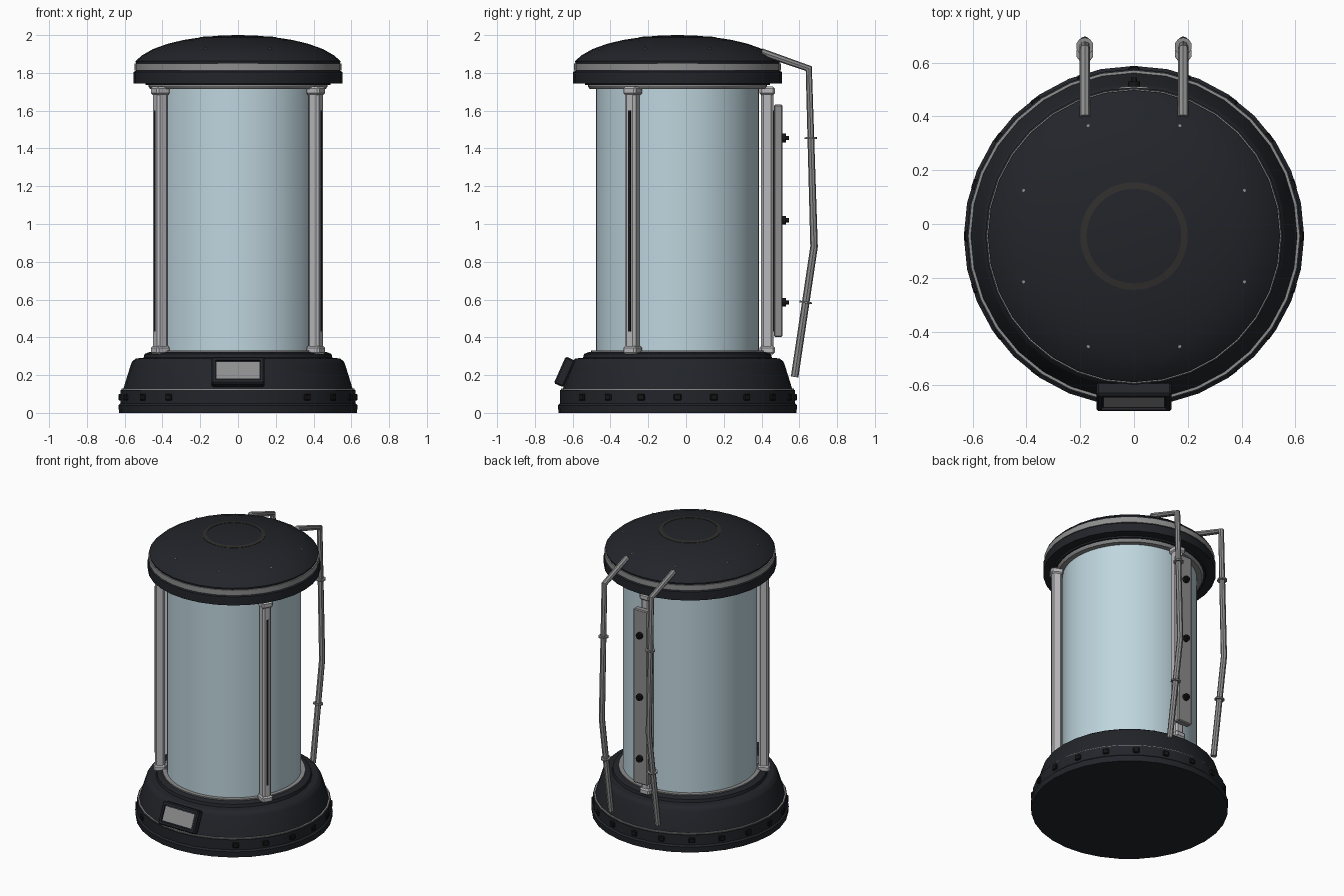
import bpy, bmesh, math
from math import sin, cos, radians, pi
from mathutils import Vector, Matrix

if "Cube" in bpy.data.objects:
    bpy.data.objects.remove(bpy.data.objects["Cube"])

CY = -0.045  # y of the main axis


def mat(name, *rgb):
    m = bpy.data.materials.new(name)
    m.diffuse_color = (*rgb, 1)
    m.use_nodes = True
    m.node_tree.nodes["Principled BSDF"].inputs["Base Color"].default_value = m.diffuse_color
    return m


DARK = mat("dark_shell", 0.016, 0.018, 0.023)
BLACK = mat("black_detail", 0.008, 0.008, 0.009)
GLASS = mat("pale_glass", 0.52, 0.67, 0.73)
METAL = mat("dull_metal", 0.27, 0.27, 0.27)
LIGHT = mat("light_metal", 0.48, 0.48, 0.50)
BROWN = mat("brown_mark", 0.03, 0.028, 0.026)


def finish(bm, name, m, M=None, angle=30):
    bmesh.ops.recalc_face_normals(bm, faces=bm.faces)
    me = bpy.data.meshes.new(name)
    bm.to_mesh(me)
    bm.free()
    ob = bpy.data.objects.new(name, me)
    bpy.context.collection.objects.link(ob)
    me.materials.append(m)
    if M is not None:
        ob.matrix_world = M
    bpy.ops.object.select_all(action='DESELECT')
    ob.select_set(True)
    bpy.context.view_layer.objects.active = ob
    bpy.ops.object.shade_smooth_by_angle(angle=radians(angle))
    return ob


def lathe(name, prof, m, n=32, closed=False):
    """Spin an (r, z) profile about the main axis."""
    bm = bmesh.new()
    rings = []
    for r, z in prof:
        if r == 0:
            rings.append([bm.verts.new((0, 0, z))] * n)
        else:
            rings.append([bm.verts.new((r * cos(2 * pi * i / n), r * sin(2 * pi * i / n), z))
                          for i in range(n)])
    pairs = list(zip(rings, rings[1:] + rings[:1] if closed else rings[1:]))
    for a, b in pairs:
        for i in range(n):
            j = (i + 1) % n
            bm.faces.new(list(dict.fromkeys((a[i], a[j], b[j], b[i]))))
    return finish(bm, name, m, Matrix.Translation((0, CY, 0)))


def box(name, size, M, m, bevel=0.0):
    bm = bmesh.new()
    bmesh.ops.create_cube(bm, size=1)
    bmesh.ops.scale(bm, vec=size, verts=bm.verts)
    if bevel:
        bmesh.ops.bevel(bm, geom=bm.edges[:], offset=bevel, segments=1, affect='EDGES')
    return finish(bm, name, m, M)


def rod(name, a, b, r, m, n=12):
    a, b = Vector(a), Vector(b)
    bm = bmesh.new()
    bmesh.ops.create_cone(bm, cap_ends=True, segments=n, radius1=r, radius2=r, depth=(b - a).length)
    q = (b - a).to_track_quat('Z', 'Y').to_matrix().to_4x4()
    return finish(bm, name, m, Matrix.Translation((a + b) / 2) @ q, 35)


def radial(deg, r, z):
    """Frame on the axis whose local +x points outward at the given angle."""
    return (Matrix.Translation((0, CY, 0)) @ Matrix.Rotation(radians(deg), 4, 'Z')
            @ Matrix.Translation((r, 0, z)))


# Base
lathe("base", [(0, 0), (.63, 0), (.633, .04), (.622, .05), (.622, .12), (.608, .125),
               (.566, .26), (.558, .275), (.54, .288), (.50, .292), (.495, .312),
               (.47, .322), (0, .322)], DARK)
lathe("base_trim_line", [(.605, .12), (.617, .12), (.617, .129), (.605, .129)], METAL, closed=True)
lathe("lower_glass_ring", [(.42, .31), (.458, .31), (.458, .33), (.42, .33)], METAL, 48, True)
for k in range(20):
    if k not in (0, 1, 19):
        box("base_bolt", (.03, .04, .036), radial(-90 + 18 * k, .617, .083), BLACK, .005)

# Glass cylinder
lathe("glass_tube", [(0, .315), (.431, .315), (.431, 1.735), (0, 1.735)], GLASS, 64)

# Lid
lathe("upper_glass_ring", [(.42, 1.715), (.465, 1.715), (.475, 1.73), (.475, 1.75), (.42, 1.75)],
      METAL, 48, True)
lathe("lid", [(0, 1.735), (.488, 1.735), (.492, 1.745), (.553, 1.745), (.553, 1.805), (.54, 1.812),
              (.54, 1.85), (.543, 1.862), (.508, 1.893), (.45, 1.926), (.375, 1.953),
              (.29, 1.974), (.19, 1.989), (.09, 1.998), (0, 2.0)], DARK)
lathe("lid_band", [(.53, 1.813), (.548, 1.813), (.548, 1.85), (.53, 1.85)], METAL, closed=True)
lathe("lid_ring_mark", [(.176, 1.986), (.176, 1.9925), (.20, 1.9895), (.20, 1.982)], BROWN, 48, True)
for k in range(8):
    M = radial(22.5 + 45 * k, .445, 1.927)
    rod("lid_rivet", M @ Vector((0, 0, -.01)), M @ Vector((0, 0, .004)), .006, METAL, 8)

# Three posts with end caps and a dark outer slot
for deg in (-30, 90, 210):
    box("post", (.065, .062, 1.40), radial(deg, .475, 1.025), LIGHT, .012)
    box("post_slot", (.008, .016, 1.17), radial(deg, .506, 1.015), BLACK)
    for z in (.332, 1.705):
        box("post_cap", (.082, .078, .044), radial(deg, .475, z), LIGHT, .01)

# Back panel with knobs
box("back_panel", (.11, .046, 1.23), Matrix.Translation((0, .488, 1.017)), METAL, .006)
for z in (.585, 1.02, 1.455):
    rod("panel_knob_head", (0, .505, z), (0, .53, z), .023, BLACK)
    rod("panel_knob_tip", (0, .525, z), (0, .544, z), .011, BLACK)

# Tilted display with recessed screen
D = Matrix.Translation((0, -.643, .217)) @ Matrix.Rotation(radians(-24), 4, 'X')
bm = bmesh.new()
bmesh.ops.create_cube(bm, size=1)
bmesh.ops.scale(bm, vec=(.28, .055, .155), verts=bm.verts)
bmesh.ops.bevel(bm, geom=bm.edges[:], offset=.008, segments=1, affect='EDGES')
front = min(bm.faces, key=lambda f: f.calc_center_median().y)
bmesh.ops.inset_individual(bm, faces=[front], thickness=.018)
bmesh.ops.inset_individual(bm, faces=[front], thickness=.002, depth=-.008)
finish(bm, "display_frame", DARK, D)
box("display_screen", (.226, .006, .094), D @ Matrix.Translation((0, -.0195, 0)), METAL)

# Two bent pipes with clamp flanges
path = [(.40, 1.91), (.65, 1.823), (.678, .88), (.575, .19)]
for x in (-.183, .183):
    cu = bpy.data.curves.new("pipe", 'CURVE')
    cu.dimensions = '3D'
    cu.bevel_depth = .02
    cu.bevel_resolution = 2
    cu.use_fill_caps = True
    sp = cu.splines.new('POLY')
    sp.points.add(len(path) - 1)
    for p, (y, z) in zip(sp.points, path):
        p.co = (x, y, z, 1)
    ob = bpy.data.objects.new("pipe", cu)
    bpy.context.collection.objects.link(ob)
    cu.materials.append(METAL)
    bpy.ops.object.select_all(action='DESELECT')
    ob.select_set(True)
    bpy.context.view_layer.objects.active = ob
    bpy.ops.object.convert(target='MESH')
    bpy.ops.object.shade_smooth_by_angle(angle=radians(30))
    for y, z, tilt in ((.661, 1.455, -.03), (.634, .585, .15)):
        d = Vector((0, tilt, 1)).normalized() * .005
        c = Vector((x, y, z))
        rod("pipe_clamp", c - d, c + d, .033, METAL, 10)
